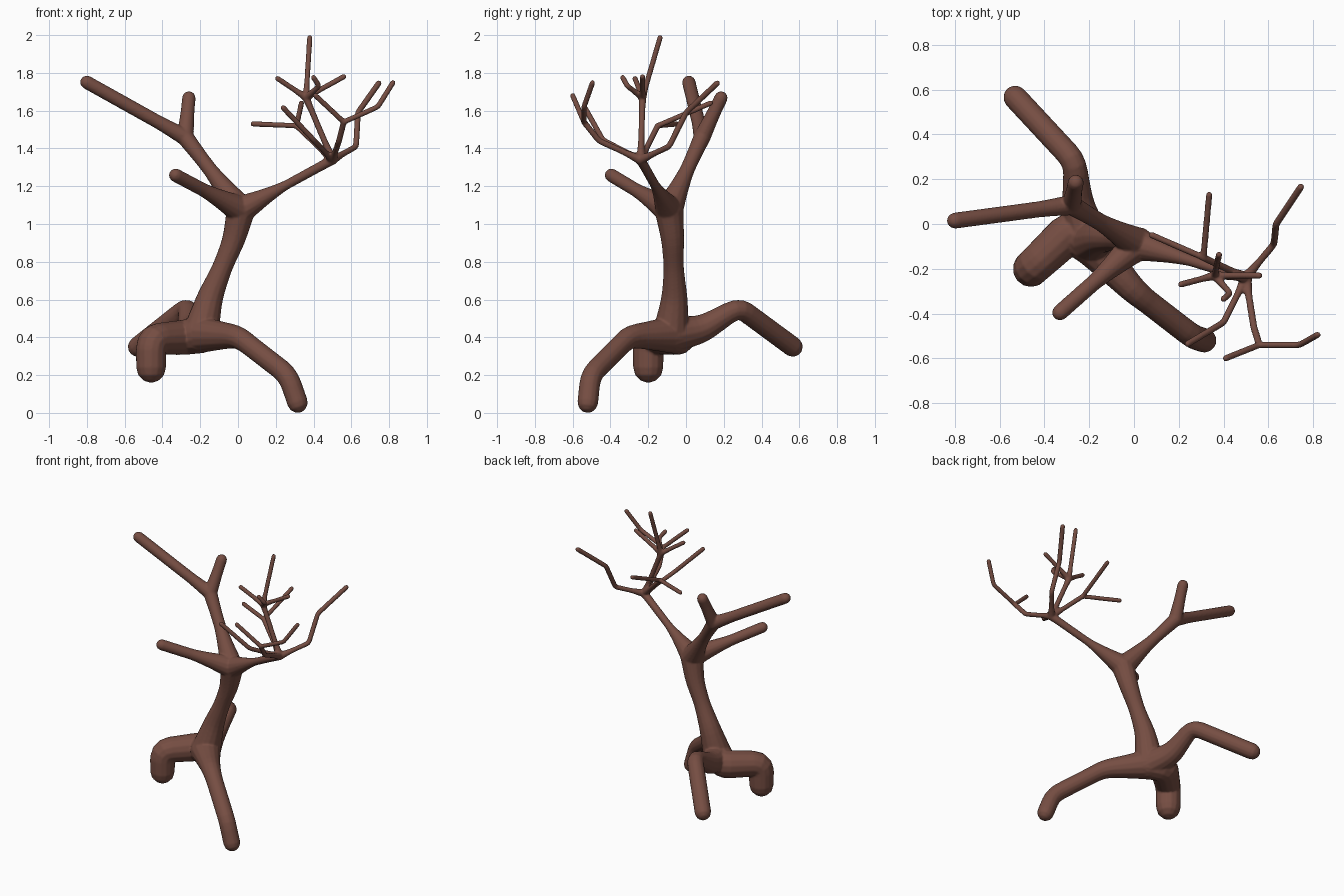
import bpy, bmesh, math
from mathutils import Vector

if "Cube" in bpy.data.objects:
    bpy.data.objects.remove(bpy.data.objects["Cube"])

SIDES = 14

bark = bpy.data.materials.new("brown bark")
bark.diffuse_color = (0.18, 0.075, 0.055, 1)
bark.use_nodes = True
bark.node_tree.nodes["Principled BSDF"].inputs["Base Color"].default_value = bark.diffuse_color

# junctions and how thick the wood swells there
hub = Vector((-0.2, -0.08, 0.415))
fork = Vector((0.015, -0.09, 1.075))
knee = Vector((-0.28, 0.085, 1.46))
node = Vector((0.5, -0.24, 1.34))
crown = Vector((0.36, -0.23, 1.67))
side = Vector((0.31, -0.15, 1.52))
elbow = Vector((0.56, -0.54, 1.54))
swell = [(hub, 0.1), (fork, 0.077), (knee, 0.046), (node, 0.027), (crown, 0.021)]


def rounded(path, r):
    """Bend the inner corners of a path and sample it closely."""
    pts = [Vector(p) for p in path]
    out = [pts[0]]
    for a, b, c in zip(pts, pts[1:], pts[2:]):
        d = min(1.1 * r, 0.4 * (a - b).length, 0.4 * (c - b).length)
        p0, p1 = b + (a - b).normalized() * d, b + (c - b).normalized() * d
        out += [p0 * (1 - t) ** 2 + b * 2 * t * (1 - t) + p1 * t * t
                for t in (0, 0.33, 0.67, 1)]
    out.append(pts[-1])
    fine = [out[0]]
    for a, b in zip(out, out[1:]):
        n = max(1, math.ceil((b - a).length / 0.03))
        fine += [a.lerp(b, i / n) for i in range(1, n + 1)]
    return fine


def thickness(p, r, ends):
    """Limb radius, growing towards a junction at either end."""
    best = r
    for joint, size in swell:
        if joint in ends:
            t = max(0, 1 - (p - joint).length / (3.8 * size))
            best = max(best, r + (size - r) * t ** 1.4)
    return best


def limb(bm, r, *path):
    """Sweep a round tube with domed ends along a path."""
    pts = rounded(path, r)
    n = len(pts)
    dirs = [(pts[min(i + 1, n - 1)] - pts[max(i - 1, 0)]).normalized()
            for i in range(n)]
    rad = [thickness(p, r, (pts[0], pts[-1])) for p in pts]
    rings = list(zip(pts, rad, dirs))
    for k in (30, 60, 85):      # domes at both ends
        s, c = math.sin(math.radians(k)), math.cos(math.radians(k))
        rings.insert(0, (pts[0] - dirs[0] * rad[0] * s, rad[0] * c, dirs[0]))
        rings.append((pts[-1] + dirs[-1] * rad[-1] * s, rad[-1] * c, dirs[-1]))
    u = dirs[0].orthogonal().normalized()
    loops = []
    for p, q, d in rings:
        u = (u - d * u.dot(d)).normalized()
        v = d.cross(u)
        loops.append([bm.verts.new(p + (u * math.cos(t) + v * math.sin(t)) * q)
                      for t in (math.tau * i / SIDES for i in range(SIDES))])
    for a, b in zip(loops, loops[1:]):
        for i in range(SIDES):
            j = (i + 1) % SIDES
            bm.faces.new((a[i], a[j], b[j], b[i]))
    bm.faces.new(list(reversed(loops[0])))
    bm.faces.new(loops[-1])


bm = bmesh.new()

# trunk
limb(bm, 0.054, hub, (-0.15, -0.06, 0.61), (-0.02, -0.07, 0.92), fork)

# three roots
limb(bm, 0.055, hub, (0, -0.3, 0.405), (0.265, -0.505, 0.2), (0.315, -0.52, 0.055))
limb(bm, 0.079, hub, (-0.28, -0.03, 0.4), (-0.46, -0.2, 0.39), (-0.46, -0.2, 0.24))
limb(bm, 0.054, hub, (-0.25, 0.08, 0.44), (-0.265, 0.28, 0.56), (-0.53, 0.565, 0.35))

# cut-off branches: left pair and front stub
limb(bm, 0.039, fork, knee)
for tip in ((-0.8, 0.015, 1.75), (-0.26, 0.185, 1.667)):
    limb(bm, 0.036, knee, tip)
limb(bm, 0.036, fork, (-0.33, -0.395, 1.258))

# right branch and the twigs it carries
limb(bm, 0.025, fork, node)
limb(bm, 0.016, node, (0.625, -0.09, 1.41), (0.635, 0, 1.59), (0.745, 0.165, 1.745))
limb(bm, 0.016, node, (0.535, -0.46, 1.44), elbow)
limb(bm, 0.0145, elbow, (0.74, -0.54, 1.62), (0.82, -0.495, 1.748))
limb(bm, 0.0145, elbow, (0.41, -0.6, 1.68))
limb(bm, 0.015, node, (0.4, -0.44, 1.445), (0.24, -0.535, 1.615))
limb(bm, 0.016, node, side)
for tip in ((0.08, -0.05, 1.53), (0.336, 0.13, 1.64)):
    limb(bm, 0.0145, side, tip)

# crown of small twigs
limb(bm, 0.0165, node, crown)
for tip in ((0.21, -0.27, 1.77), (0.38, -0.137, 1.987), (0.56, -0.23, 1.78)):
    limb(bm, 0.0145, crown, tip)
limb(bm, 0.0145, crown, (0.43, -0.31, 1.73), (0.4, -0.335, 1.775))

bmesh.ops.recalc_face_normals(bm, faces=bm.faces)
mesh = bpy.data.meshes.new("bare_tree")
bm.to_mesh(mesh)
bm.free()
mesh.materials.append(bark)
tree = bpy.data.objects.new("bare_tree", mesh)
bpy.context.collection.objects.link(tree)

# fuse the limbs into one skin and soften the forks
fuse = tree.modifiers.new("fuse", 'REMESH')
fuse.mode = 'VOXEL'
fuse.voxel_size = 0.0065
fuse.use_smooth_shade = True
soft = tree.modifiers.new("soften", 'SMOOTH')
soft.factor = 0.5
soft.iterations = 3
